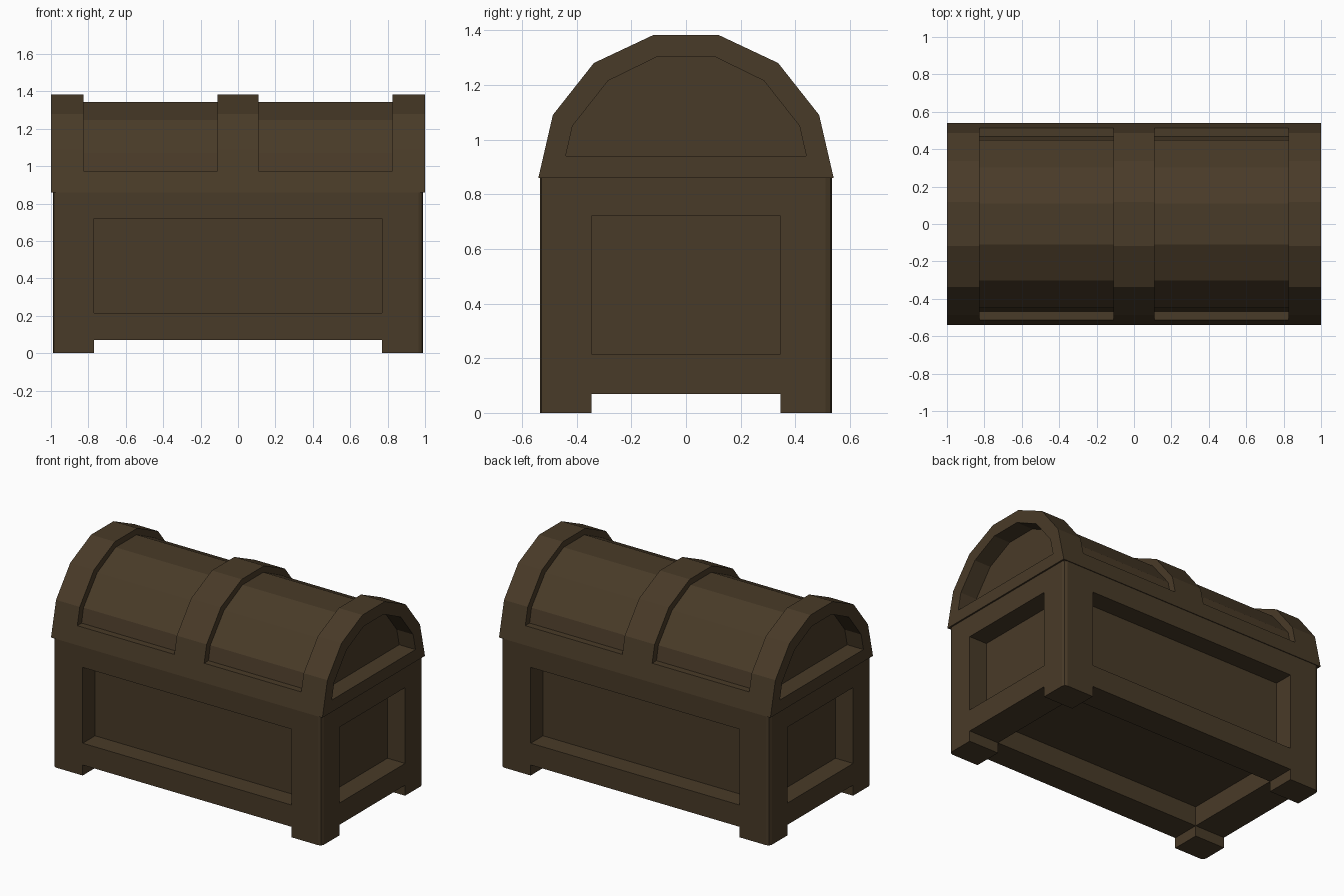
import bpy
import bmesh

cube = bpy.data.objects.get("Cube")
if cube:
    bpy.data.objects.remove(cube, do_unlink=True)

# Single dark wood colour
COLOR = (0.066, 0.043, 0.021, 1.0)
wood = bpy.data.materials.new("dark_brown_wood")
wood.use_nodes = True
wood.diffuse_color = COLOR
bsdf = next(n for n in wood.node_tree.nodes if n.type == 'BSDF_PRINCIPLED')
bsdf.inputs["Base Color"].default_value = COLOR
bsdf.inputs["Roughness"].default_value = 0.8


def prism(name, profile, x0, x1, bevel=0.0):
    """Extrude a closed (y, z) profile along x; optionally bevel upright edges."""
    bm = bmesh.new()
    face = bm.faces.new([bm.verts.new((x0, y, z)) for y, z in profile])
    new = bmesh.ops.extrude_face_region(bm, geom=[face])["geom"]
    for v in new:
        if isinstance(v, bmesh.types.BMVert):
            v.co.x = x1
    if bevel:
        upright = [e for e in bm.edges
                   if abs((e.verts[0].co - e.verts[1].co).normalized().z) > 0.99]
        bmesh.ops.bevel(bm, geom=upright, offset=bevel, segments=2,
                        profile=0.5, affect='EDGES')
    bmesh.ops.recalc_face_normals(bm, faces=bm.faces[:])
    mesh = bpy.data.meshes.new(name)
    bm.to_mesh(mesh)
    bm.free()
    mesh.materials.append(wood)
    obj = bpy.data.objects.new(name, mesh)
    bpy.context.scene.collection.objects.link(obj)
    return obj


def box(name, x0, x1, y0, y1, z0, z1, bevel=0.0):
    return prism(name, [(y0, z0), (y1, z0), (y1, z1), (y0, z1)], x0, x1, bevel)


def carve(target, cutter):
    """Subtract a cutter from the target and discard it."""
    cutter.hide_render = True
    mod = target.modifiers.new("carve", 'BOOLEAN')
    mod.operation, mod.solver, mod.object = 'DIFFERENCE', 'EXACT', cutter
    bpy.context.view_layer.objects.active = target
    bpy.ops.object.modifier_apply(modifier=mod.name)
    bpy.data.objects.remove(cutter, do_unlink=True)


def arch(half):
    """Mirror the +y half of an arch into a full outline."""
    return half + [(-y, z) for y, z in reversed(half)]


# Chest body: half sizes, panel half sizes, recess depth
BX, BY, TOP = 0.99, 0.535, 0.86
PX, PY, P0, P1 = 0.77, 0.345, 0.215, 0.72
DEEP, FOOT = 0.13, 0.07
body = box("chest_body", -BX, BX, -BY, BY, 0, TOP, bevel=0.024)

# Gaps between the four feet, and the hollow underside
carve(body, box("foot_gap_x", -PX, PX, -1, 1, -1, FOOT))
carve(body, box("foot_gap_y", -2, 2, -PY, PY, -1, FOOT))
carve(body, box("under_hollow", -PX, PX, -PY, PY, -1, FOOT + DEEP))

# Sunken panels on all four sides
for s in (-1, 1):
    ya, yb = sorted((s * (BY - DEEP), s))
    carve(body, box("long_panel", -PX, PX, ya, yb, P0, P1))
    xa, xb = sorted((s * (BX - DEEP), s * 2))
    carve(body, box("end_panel", xa, xb, -PY, PY, P0, P1))

# Arched lid
lid = prism("arched_lid", arch([(0.54, TOP), (0.487, 1.09), (0.337, 1.28), (0.118, 1.383)]),
            -1, 1)

# Sunken arched panels on the lid ends
end_arch = arch([(0.44, 0.94), (0.415, 1.05), (0.285, 1.215), (0.105, 1.303)])
for s in (-1, 1):
    carve(lid, prism("lid_end_panel", end_arch, s * 0.88, s * 2))

# Sunken bands over the curve, leaving three raised straps
inner = arch([(0.468, 0.975), (0.448, 1.07), (0.303, 1.248), (0.11, 1.343)])
outer = [(-0.8, 0.975), (-0.8, 1.6), (0.8, 1.6), (0.8, 0.975)]
for s in (-1, 1):
    carve(lid, prism("lid_band", inner + outer, s * 0.11, s * 0.825))
